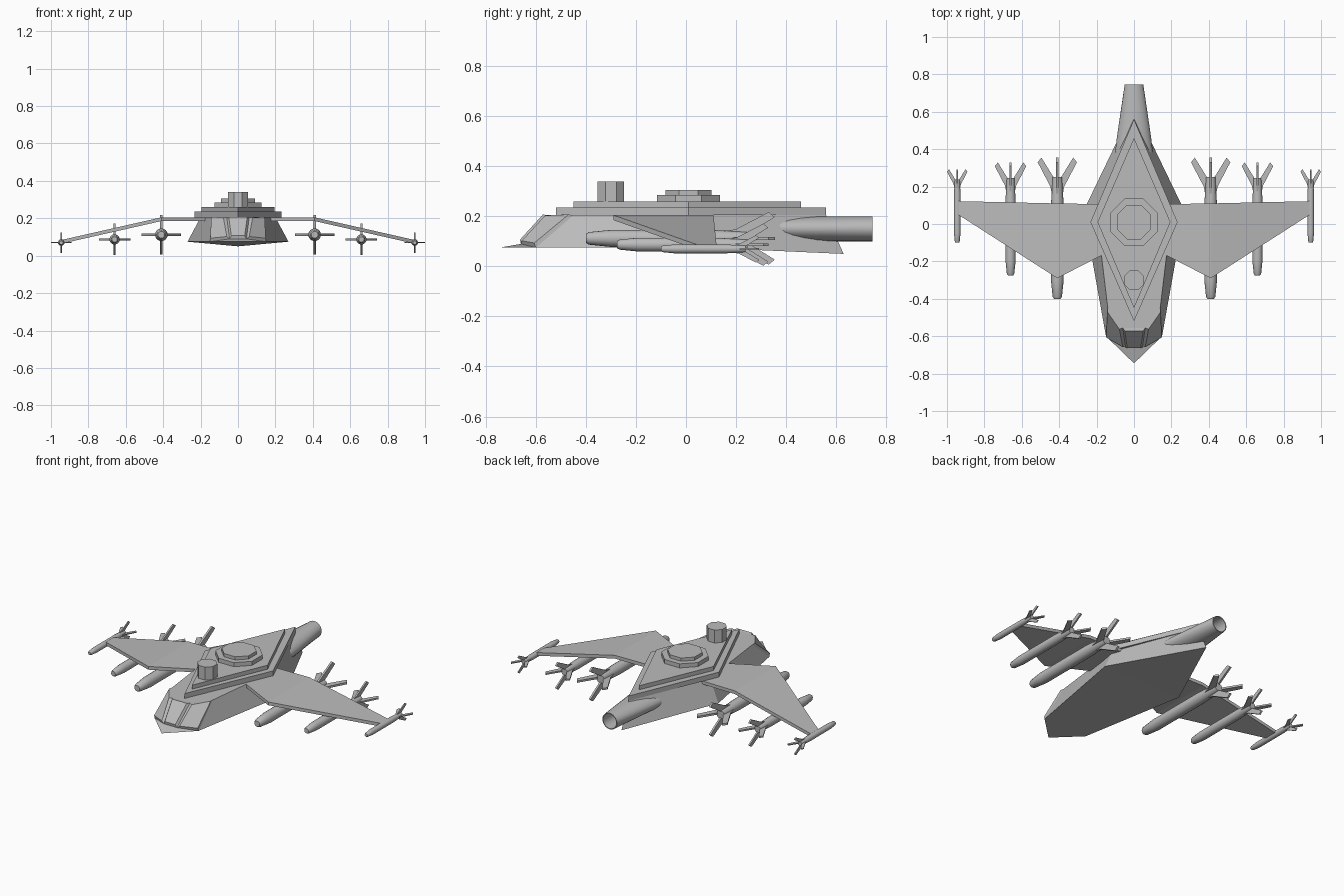
import bpy, bmesh
from math import sin, cos, pi
from mathutils import Matrix, Vector

cube = bpy.data.objects.get("Cube")
if cube:
    bpy.data.objects.remove(cube, do_unlink=True)

grey = bpy.data.materials.new("hull_grey")
grey.use_nodes = True
grey.diffuse_color = (0.5, 0.5, 0.5, 1)
grey.node_tree.nodes["Principled BSDF"].inputs["Base Color"].default_value = (0.5, 0.5, 0.5, 1)


def finish(name, bm, mirror=False, smooth=False):
    """Turn a bmesh into a named object, optionally mirrored across x."""
    bmesh.ops.recalc_face_normals(bm, faces=bm.faces)
    mesh = bpy.data.meshes.new(name)
    bm.to_mesh(mesh)
    bm.free()
    mesh.materials.append(grey)
    obj = bpy.data.objects.new(name, mesh)
    bpy.context.collection.objects.link(obj)
    if mirror:
        obj.modifiers.new("mirror", 'MIRROR').use_mirror_merge = False
    if smooth:
        bpy.ops.object.select_all(action='DESELECT')
        obj.select_set(True)
        bpy.context.view_layer.objects.active = obj
        bpy.ops.object.shade_smooth_by_angle(angle=0.7)
    return obj


def loft(bm, rings, close_start=True, close_end=True):
    """Skin equal-sized rings of points."""
    rows = [[bm.verts.new(p) for p in ring] for ring in rings]
    n = len(rows[0])
    for a, b in zip(rows, rows[1:]):
        for i in range(n):
            j = (i + 1) % n
            bm.faces.new((a[i], a[j], b[j], b[i]))
    if close_start:
        bm.faces.new(rows[0])
    if close_end:
        bm.faces.new(rows[-1])


def plate(name, outline, z0, z1):
    bm = bmesh.new()
    loft(bm, [[(x, y, z) for x, y in outline] for z in (z0, z1)])
    return finish(name, bm)


def octagon(r, cy):
    r /= cos(pi / 8)
    return [(r * cos((i + .5) * pi / 4), cy + r * sin((i + .5) * pi / 4)) for i in range(8)]


def ellipse(y, z, rx, rz, n):
    return [(rx * cos(2 * pi * i / n), y, z + rz * sin(2 * pi * i / n)) for i in range(n)]


# Hull: wedge body with a recessed three-pane windscreen
bm = bmesh.new()
half = {
    "nose": (0, -.745, .075), "chin": (.15, -.6, .075), "flank": (.27, .07, .075), "stern": (0, .63, .05),
    "sill": (.045, -.66, .09), "brow": (.06, -.555, .205), "cheek": (.14, -.45, .205),
    "shoulder": (.2, .05, .205), "tail": (0, .56, .205),
}
verts = {}
for key, (x, y, z) in half.items():
    verts[key, 1] = bm.verts.new((x, y, z))
    verts[key, -1] = bm.verts.new((-x, y, z)) if x else verts[key, 1]


def hull_face(*keys):
    return bm.faces.new([verts[k.strip("-"), -1 if k[0] == "-" else 1] for k in keys])


panes = [hull_face("-sill", "sill", "brow", "-brow")]
hull_face("nose", "chin", "sill", "-sill", "-chin")
hull_face("nose", "chin", "flank", "-flank", "-chin")
hull_face("flank", "stern", "-flank")
hull_face("brow", "cheek", "shoulder", "tail", "-shoulder", "-cheek", "-brow")
for s in ("", "-"):
    panes.append(hull_face(s + "sill", s + "chin", s + "cheek", s + "brow"))
    hull_face(s + "chin", s + "flank", s + "shoulder", s + "cheek")
    hull_face(s + "flank", "stern", "tail", s + "shoulder")
bmesh.ops.recalc_face_normals(bm, faces=bm.faces)
bmesh.ops.inset_individual(bm, faces=panes, thickness=.014, depth=-.014)
finish("hull", bm)

# Stacked deck plates, hatch and turret
plate("lower_deck", [(0, -.52), (.233, .01), (0, .56), (-.233, .01)], .205, .235)
plate("upper_deck", [(0, -.45), (.195, .01), (0, .46), (-.195, .01)], .235, .26)
plate("hatch_base", octagon(.125, .01), .26, .285)
plate("hatch_lid", octagon(.092, .01), .285, .305)
plate("turret", octagon(.053, -.3), .26, .34)

# Engine: tapered, hollow nozzle
bm = bmesh.new()
loft(bm, [ellipse(.3, .15, .11, .05, 24), ellipse(.46, .15, .092, .05, 24), ellipse(.745, .15, .05, .05, 24),
          ellipse(.745, .15, .045, .045, 24), ellipse(.5, .15, .045, .045, 24)])
finish("engine", bm, smooth=True)

# Wings: level inner panel, drooping outer panel
bm = bmesh.new()
sections = [(.1, -.13, .105, .205), (.41, -.29, .11, .205), (.94, .05, .122, .085)]
loft(bm, [[(x, front, z), (x, back, z), (x, back, z - .02), (x, front, z - .02)]
          for x, front, back, z in sections])
finish("wings", bm, mirror=True)


# Missiles: round body with four swept tail fins
def missile(name, x, z, y_nose, size):
    bm = bmesh.new()
    profile = [(0, .018), (.012, .025), (.1, .034), (.5, .034), (.65, .026)]
    loft(bm, [ellipse(y, 0, r, r, 16) for y, r in profile])
    fin = [(.02, .51), (.037, .6), (.105, .73), (.085, .755), (.02, .65)]
    for k in range(4):
        fin_bm = bmesh.new()
        loft(fin_bm, [[(r, y, t) for r, y in fin] for t in (-.006, .006)])
        fin_bm.transform(Matrix.Rotation(k * pi / 2, 4, 'Y'))
        part = bpy.data.meshes.new("fin")
        fin_bm.to_mesh(part)
        fin_bm.free()
        bm.from_mesh(part)
        bpy.data.meshes.remove(part)
    bm.transform(Matrix.Translation(Vector((x, y_nose, z))) @ Matrix.Scale(size, 4))
    finish(name, bm, mirror=True, smooth=True)


missile("inner_missiles", .41, .112, -.4, 1)
missile("middle_missiles", .66, .087, -.275, .8)
missile("tip_missiles", .945, .07, -.1, .52)
